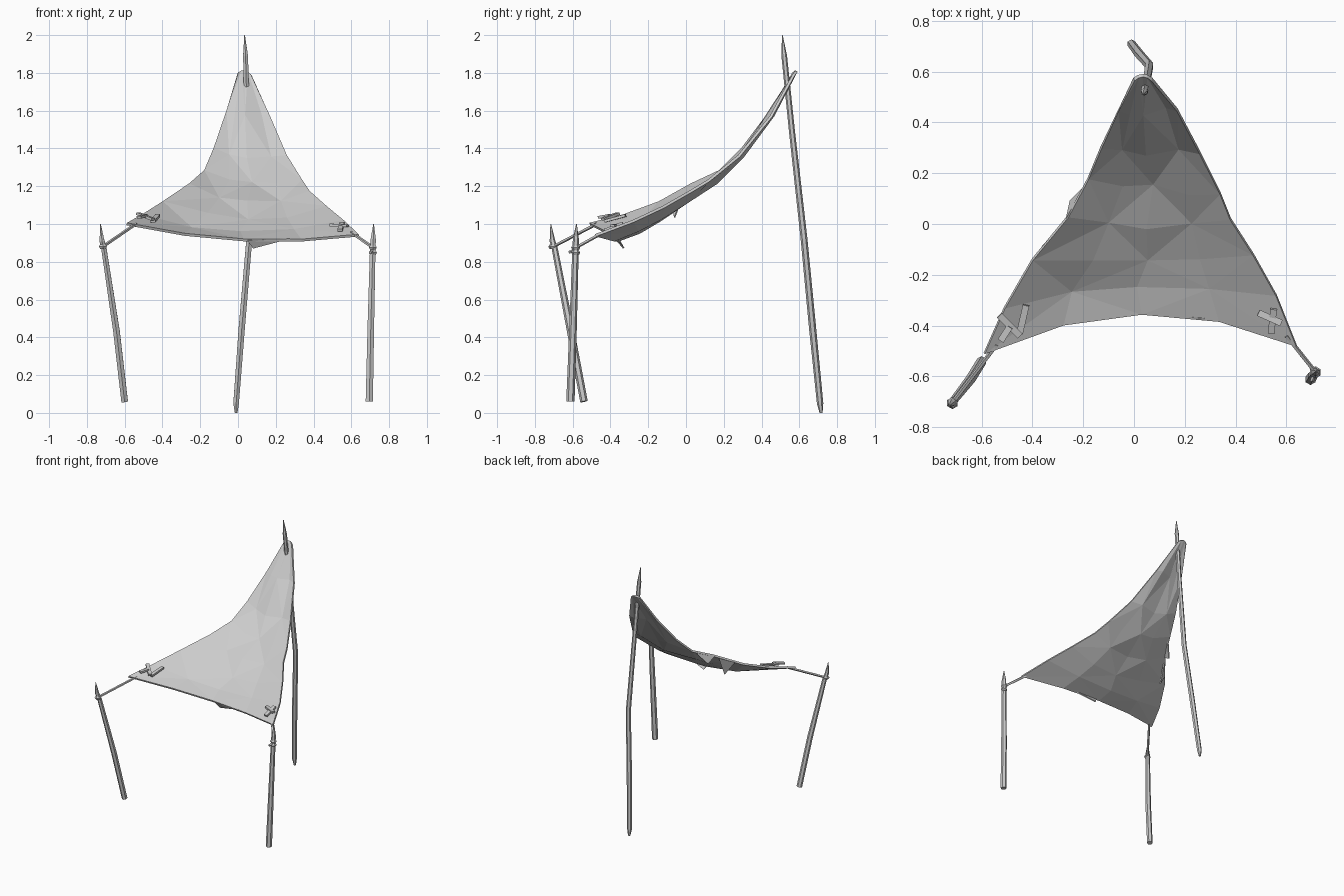
import bpy, bmesh, random
from mathutils import Vector

if "Cube" in bpy.data.objects:
    bpy.data.objects.remove(bpy.data.objects["Cube"])

random.seed(4)


def finish(bm, name):
    bmesh.ops.recalc_face_normals(bm, faces=bm.faces[:])
    me = bpy.data.meshes.new(name)
    bm.to_mesh(me)
    bm.free()
    ob = bpy.data.objects.new(name, me)
    bpy.context.collection.objects.link(ob)
    return ob


def tube(name, path, radii, sides=6):
    """Low-poly rod swept through the path, with one radius per point."""
    from math import cos, sin, tau
    pts = [Vector(p) for p in path]
    bm = bmesh.new()
    rings = []
    for i, p in enumerate(pts):
        d = (pts[min(i + 1, len(pts) - 1)] - pts[max(i - 1, 0)]).normalized()
        ref = Vector((1, 0, 0)) if abs(d.x) < 0.8 else Vector((0, 0, 1))
        u = d.cross(ref).normalized()
        v = d.cross(u)
        rings.append([bm.verts.new(p + radii[i] * (u * cos(tau * k / sides) + v * sin(tau * k / sides)))
                      for k in range(sides)])
    for a, b in zip(rings, rings[1:]):
        for k in range(sides):
            n = (k + 1) % sides
            bm.faces.new((a[k], a[n], b[n], b[k]))
    bm.faces.new(rings[0])
    bm.faces.new(rings[-1])
    return finish(bm, name)


def solidify(ob, t):
    m = ob.modifiers.new("thickness", "SOLIDIFY")
    m.thickness = t
    m.offset = 0


# Poles with sharpened tips
tube("back_pole", [(-.01, .715, 0), (-.01, .71, .05), (.02, .67, .45), (.06, .625, .92),
                   (.05, .56, 1.5), (.04, .52, 1.89), (.035, .51, 2)],
     [.008, .017, .019, .018, .016, .015, .002])
tube("left_pole", [(-.6, -.54, .06), (-.643, -.61, .43), (-.71, -.695, .87), (-.72, -.707, .91), (-.728, -.716, 1)],
     [.02, .02, .016, .015, .002])
tube("right_pole", [(.695, -.612, .06), (.703, -.598, .45), (.713, -.585, .86), (.716, -.583, .92), (.718, -.58, 1)],
     [.022, .02, .017, .016, .002])

# Sail: left edge, sagging middle and right edge for each row, back to front
rows = [((0, .57, 1.8), (.035, .585, 1.81), (.07, .57, 1.79)),
        ((-.06, .45, 1.6), (.05, .45, 1.575), (.17, .45, 1.57)),
        ((-.13, .3, 1.4), (.06, .29, 1.35), (.26, .28, 1.36)),
        ((-.18, .18, 1.28), (.07, .15, 1.21), (.34, .12, 1.23)),
        ((-.26, .03, 1.21), (.05, 0, 1.11), (.38, .02, 1.17)),
        ((-.4, -.14, 1.115), (.04, -.14, 1.02), (.47, -.12, 1.09)),
        ((-.51, -.33, 1.045), (.03, -.25, .96), (.56, -.28, 1.015)),
        ((-.59, -.51, 1.0), (.03, -.355, .915), (.64, -.48, .94))]
bm = bmesh.new()
COLS = 5
grid = []
for r, row in enumerate(rows):
    L, M, R = map(Vector, row)
    line = []
    for c in range(COLS):
        t = c / (COLS - 1)
        p = L.lerp(R, t) + 4 * t * (1 - t) * (M - (L + R) / 2)
        if 0 < c < COLS - 1 and 0 < r < 7:
            p += Vector((random.uniform(-.02, .02), random.uniform(-.02, .02), random.uniform(-.009, .009)))
        line.append(bm.verts.new(p))
    grid.append(line)
for r in range(len(rows) - 1):
    for c in range(COLS - 1):
        a, b, d, e = grid[r][c], grid[r][c + 1], grid[r + 1][c + 1], grid[r + 1][c]
        if (r + c) % 2:
            bm.faces.new((a, b, d))
            bm.faces.new((a, d, e))
        else:
            bm.faces.new((a, b, e))
            bm.faces.new((b, d, e))
solidify(finish(bm, "sail_cloth"), .014)

# Torn scraps hanging from the edges
flaps = [((.05, -.355, .915), (.28, -.375, .925), (.08, -.33, .872)),
         ((-.19, .15, 1.255), (-.265, .02, 1.205), (-.25, .09, 1.165)),
         ((-.28, 0, 1.19), (-.36, -.09, 1.14), (-.29, -.06, 1.035))]
for i, f in enumerate(flaps):
    bm = bmesh.new()
    bm.faces.new([bm.verts.new(p) for p in f])
    solidify(finish(bm, f"torn_flap_{i + 1}"), .008)

# Ropes tying the front corners to the poles, with knots round the poles
for side, a, b in (("left", (-.715, -.705, .88), (-.54, -.475, 1.0)),
                   ("right", (.714, -.584, .875), (.6, -.44, .955))):
    tube(side + "_rope", [a, b], [.009, .009], 5)
    c = Vector(a)
    for k, dz in enumerate((0,) if side == "left" else (0, -.027)):
        o = c + Vector((0, 0, dz))
        tube(f"{side}_knot_{k + 1}", [o - Vector((0, 0, .012)), o, o + Vector((0, 0, .012))],
             [.017, .024, .017])
tube("rope_end", [(.713, -.59, .86), (.7, -.618, .85)], [.01, .008], 5)

# Flat stitches on the corners
stitches = [((-.425, -.32, 1.045), (-.45, -.43, 1.015)), ((-.53, -.36, 1.055), (-.45, -.44, 1.025)),
            ((-.49, -.405, 1.045), (-.525, -.46, 1.035)),
            ((.49, -.35, .995), (.58, -.39, .99)), ((.55, -.335, 1.005), (.54, -.43, .968))]
for i, (a, b) in enumerate(stitches):
    a, b = Vector(a), Vector(b)
    w = (b - a).cross(Vector((0, 0, 1))).normalized() * .013
    bm = bmesh.new()
    bm.faces.new([bm.verts.new(p) for p in (a - w, a + w, b + w, b - w)])
    solidify(finish(bm, f"stitch_{i + 1}"), .014)
